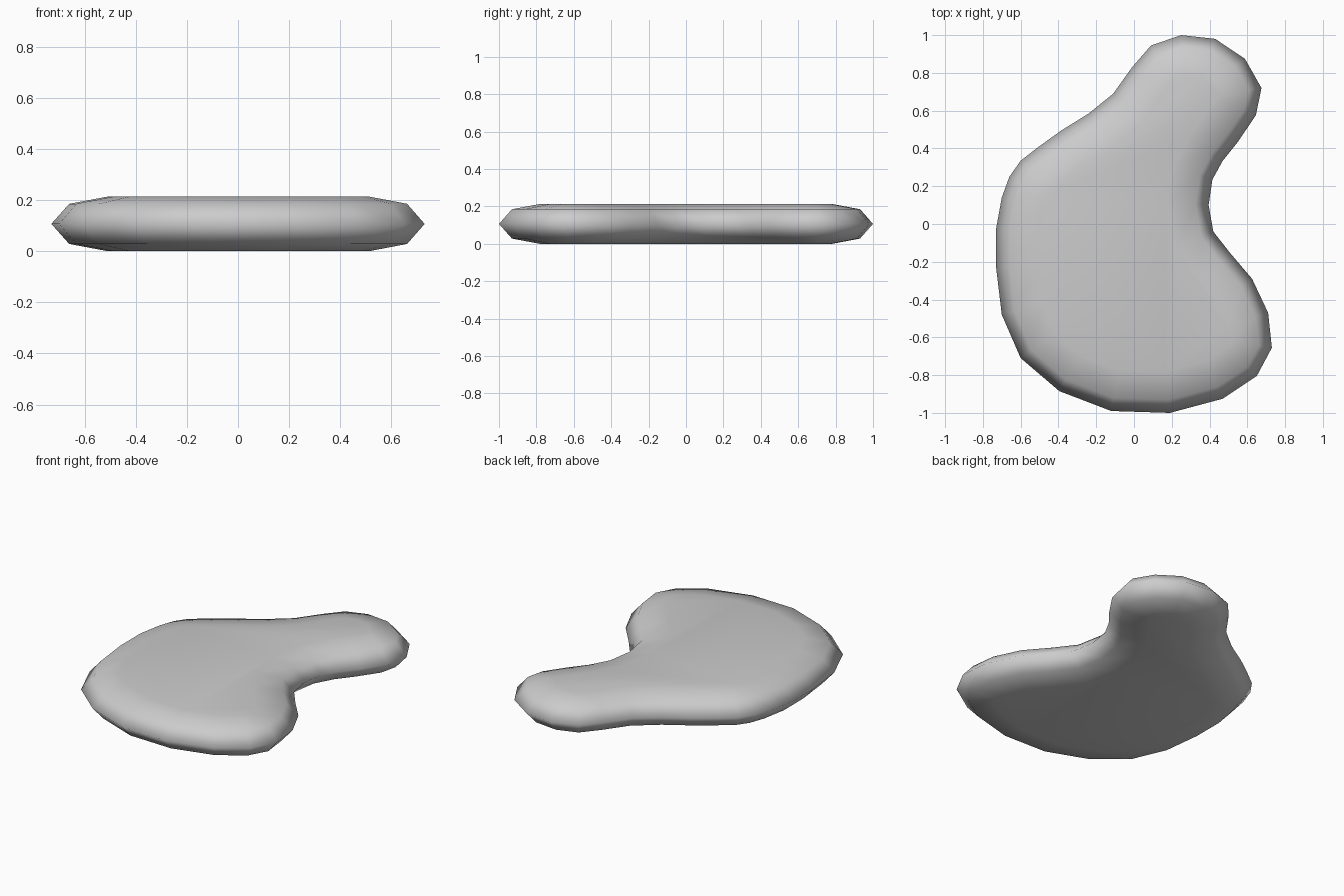
import bpy, bmesh
from mathutils import Vector

if "Cube" in bpy.data.objects:
    bpy.data.objects.remove(bpy.data.objects["Cube"])

# Plan outline of the kidney-shaped slab, clockwise from the tip
OUTLINE = [(0.25, 1.0), (0.43, 0.98), (0.587, 0.875), (0.675, 0.72), (0.645, 0.575),
           (0.55, 0.435), (0.47, 0.335), (0.415, 0.235), (0.395, 0.10), (0.42, -0.04),
           (0.51, -0.155), (0.625, -0.29), (0.71, -0.47), (0.73, -0.655), (0.65, -0.805),
           (0.47, -0.925), (0.19, -1.0), (-0.12, -0.99), (-0.395, -0.885), (-0.6, -0.71),
           (-0.70, -0.48), (-0.73, -0.23), (-0.73, -0.025), (-0.70, 0.14), (-0.66, 0.25),
           (-0.6, 0.335), (-0.51, 0.405), (-0.385, 0.495), (-0.24, 0.585), (-0.11, 0.69),
           (-0.01, 0.83), (0.09, 0.945)]
HEIGHT = 0.213


def inset(points, distance):
    """Move every outline point inward along its local normal."""
    result = []
    n = len(points)
    for i, p in enumerate(points):
        a = (p - points[i - 1]).normalized()
        b = (points[(i + 1) % n] - p).normalized()
        t = (a + b).normalized()
        result.append(p + Vector((t.y, -t.x)) * distance)
    return result


outer = [Vector(p) for p in OUTLINE]
shoulder = inset(outer, 0.07)
flat = inset(shoulder, 0.15)

# Rings from the underside, round the rim, to the top
layers = [(flat, 0), (shoulder, 0.028), (outer, HEIGHT / 2),
          (shoulder, HEIGHT - 0.028), (flat, HEIGHT)]
bm = bmesh.new()
rings = [[bm.verts.new((p.x, p.y, z)) for p in pts] for pts, z in layers]
for low, high in zip(rings, rings[1:]):
    for i in range(len(low)):
        bm.faces.new((low[i - 1], low[i], high[i], high[i - 1]))

# Flat top and underside
bm.faces.new(rings[0])
bm.faces.new(rings[-1])
bmesh.ops.recalc_face_normals(bm, faces=bm.faces)
for f in bm.faces:
    f.smooth = True

mesh = bpy.data.meshes.new("kidney_slab")
bm.to_mesh(mesh)
bm.free()
slab = bpy.data.objects.new("kidney_slab", mesh)
bpy.context.collection.objects.link(slab)
